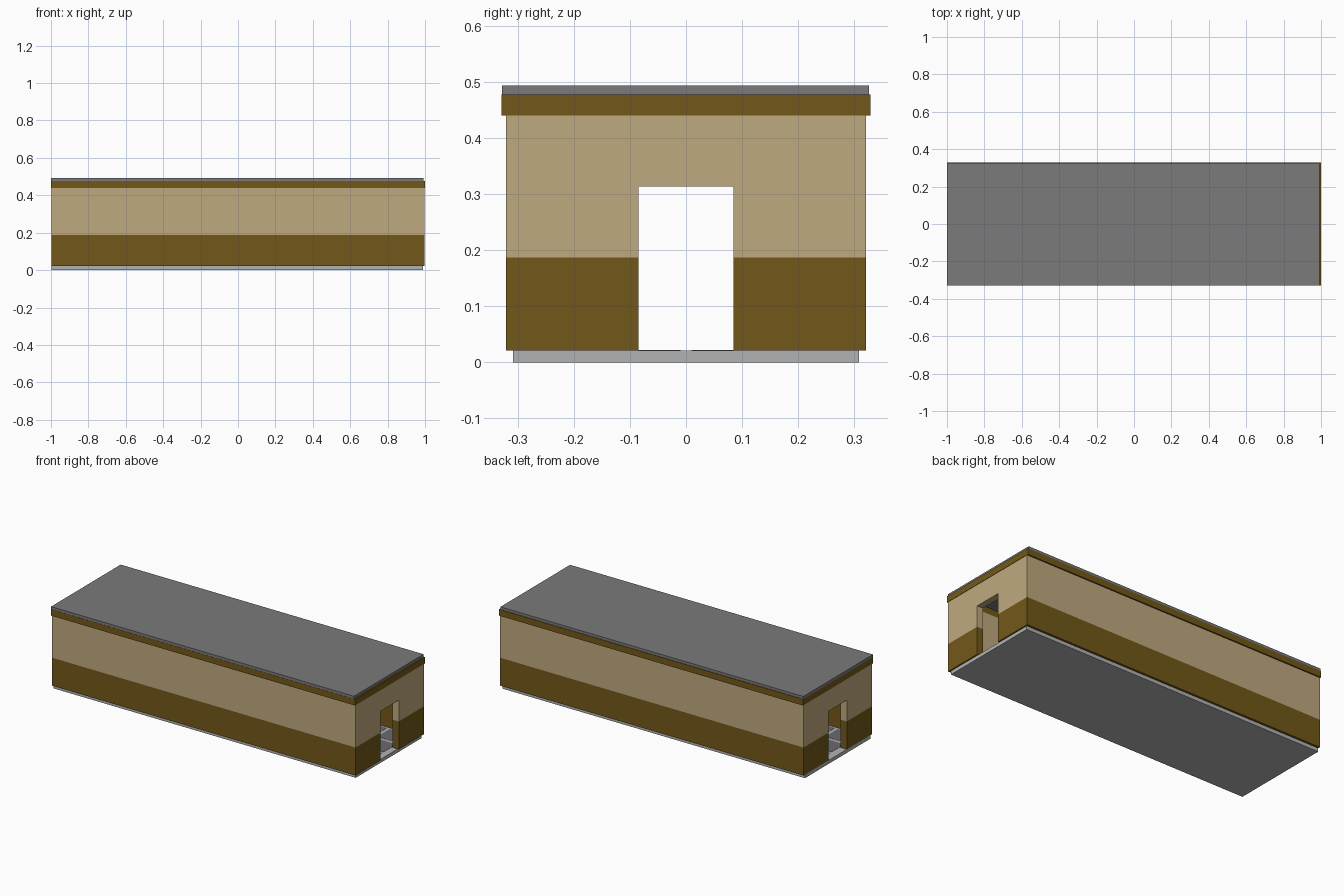
import bpy, bmesh
from mathutils import Matrix, Vector

if "Cube" in bpy.data.objects:
    bpy.data.objects.remove(bpy.data.objects["Cube"])


def lin(c):
    return c / 12.92 if c <= 0.04045 else ((c + 0.055) / 1.055) ** 2.4


def material(name, rgb):
    m = bpy.data.materials.new(name)
    m.diffuse_color = (*[lin(c) for c in rgb], 1)
    m.use_nodes = True
    m.node_tree.nodes["Principled BSDF"].inputs["Base Color"].default_value = m.diffuse_color
    return m


TAN = material("tan_plaster", (0.75, 0.665, 0.50))
BROWN = material("brown_paint", (0.45, 0.345, 0.10))
ROOF = material("roof_grey", (0.48, 0.48, 0.48))
BASE = material("base_grey", (0.70, 0.70, 0.70))
TILE = material("floor_tile_grey", (0.42, 0.42, 0.44))


def add_box(bm, lo, hi):
    lo, hi = Vector(lo), Vector(hi)
    mat = Matrix.Translation((lo + hi) / 2) @ Matrix.Diagonal((*(hi - lo), 1))
    bmesh.ops.create_cube(bm, size=1, matrix=mat)


def boxes(name, spans, mat=None):
    bm = bmesh.new()
    for lo, hi in spans:
        add_box(bm, lo, hi)
    me = bpy.data.meshes.new(name)
    bm.to_mesh(me)
    bm.free()
    ob = bpy.data.objects.new(name, me)
    bpy.context.collection.objects.link(ob)
    if mat:
        me.materials.append(mat)
    return ob


def cut(ob, lo, hi):
    cutter = boxes("cutter", [(lo, hi)])
    cutter.hide_render = True
    mod = ob.modifiers.new("cut", 'BOOLEAN')
    mod.operation, mod.solver, mod.object = 'DIFFERENCE', 'EXACT', cutter
    bpy.context.view_layer.objects.active = ob
    bpy.ops.object.modifier_apply(modifier=mod.name)
    bpy.data.objects.remove(cutter)


WALL = 0.04
DOOR_HALF, DOOR_TOP = 0.085, 0.313


# Hollow rectangular band, optionally pierced by the doorway at both ends
def band(name, hx, hy, z0, z1, mat, door=False):
    ob = boxes(name, [((-hx, -hy, z0), (hx, hy, z1))], mat)
    ix, iy = 0.998 - WALL, 0.321 - WALL
    cut(ob, (-ix, -iy, z0 - 0.1), (ix, iy, z1 + 0.1))
    if door:
        cut(ob, (-1.2, -DOOR_HALF, z0 - 0.1), (1.2, DOOR_HALF, DOOR_TOP))


# Foundation slab
boxes("base_slab", [((-0.998, -0.308, 0), (0.99, 0.308, 0.021))], BASE)

# Two-tone walls and overhanging trim
band("lower_wall", 0.998, 0.321, 0.021, 0.187, BROWN, door=True)
band("upper_wall", 0.998, 0.321, 0.187, 0.44, TAN, door=True)
band("roof_trim", 1.0, 0.329, 0.44, 0.477, BROWN)

# Flat roof
boxes("roof_slab", [((-1.0, -0.328, 0.477), (0.992, 0.326, 0.493))], ROOF)

# Dark floor tiles with light joints
tiles = []
for i in range(12):
    for j in range(4):
        x, y = -0.88 + i * 0.16, -0.21 + j * 0.14
        tiles.append(((x - 0.07, y - 0.06, 0.0205), (x + 0.07, y + 0.06, 0.022)))
boxes("floor_tiles", tiles, TILE)
